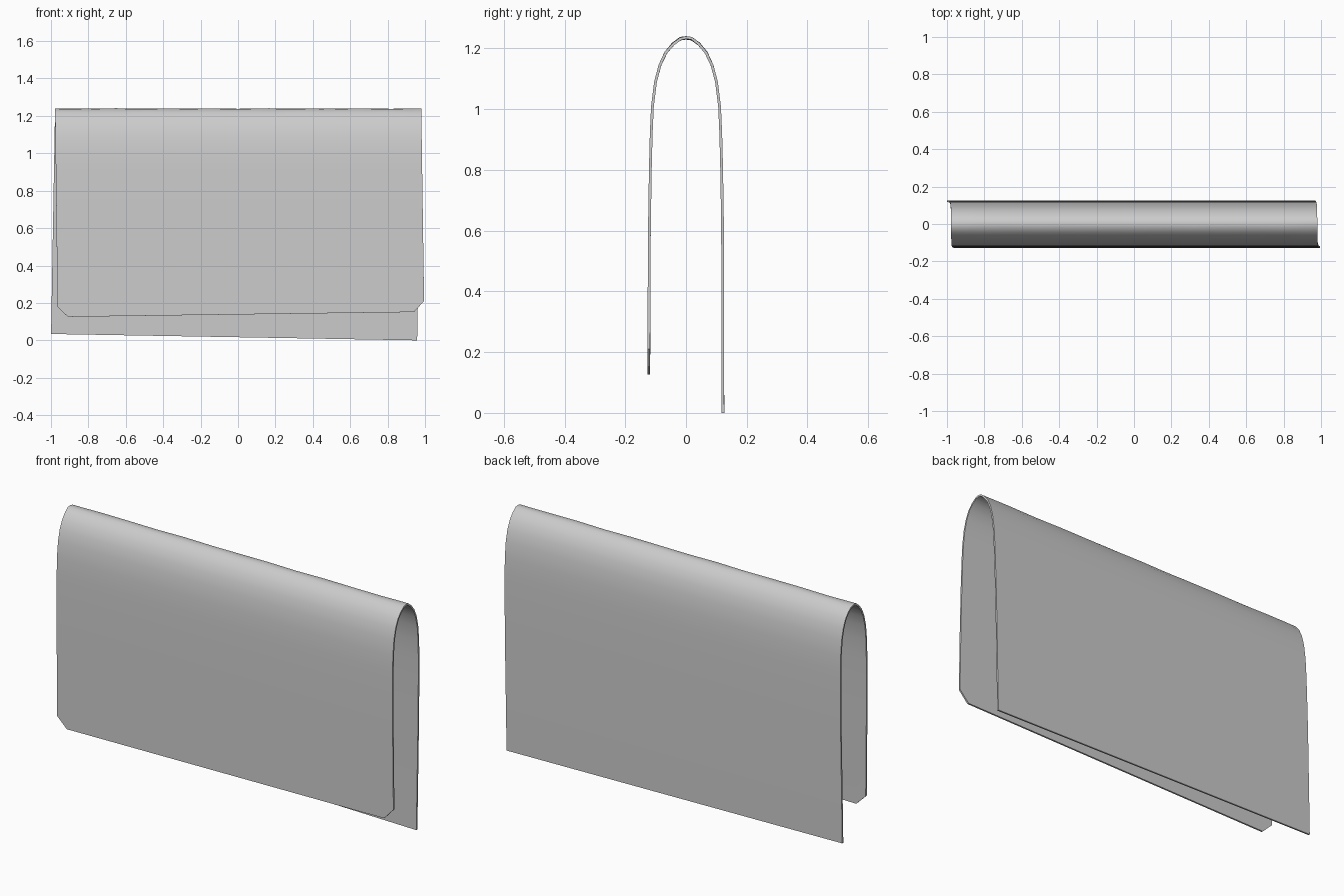
import bpy, math

if "Cube" in bpy.data.objects:
    bpy.data.objects.remove(bpy.data.objects["Cube"])

# Half cross-section of the draped cloth: (distance from centre, height), hem to crest
HALF = [(0.125, 0.6), (0.122, 0.8), (0.119, 0.92), (0.115, 1.01), (0.105, 1.09),
        (0.09, 1.147), (0.07, 1.19), (0.045, 1.22), (0.02, 1.238)]
TOP = 1.241
COLS = [0, 0.028] + [i / 12 for i in range(1, 12)] + [0.972, 1]


def lerp(a, b, t):
    return a + (b - a) * t


def front_hem(u):
    # Lower front edge with both corners cut off
    if u == 0:
        return 0.18
    if u == 1:
        return 0.21
    return lerp(0.125, 0.152, u)


def back_hem(u):
    return lerp(0.034, 0.0, u)


def row(y, z_of_u, side):
    # One line of vertices across the cloth; side edges splay toward the hem
    out = []
    for i, u in enumerate(COLS):
        z = z_of_u(u)
        t = (TOP - z) / TOP
        if side < 0:
            left, right = lerp(-0.978, -0.963, t), lerp(0.980, 0.998, t)
        else:
            left, right = lerp(-0.978, -1.0, t), lerp(0.980, 0.958, t)
        out.append((lerp(left, right, u), y, z))
    return out


def ripple(y, z):
    # Slight unevenness near the crest
    amp = 0.003 * max(0, (z - 1.1) / 0.14)
    return lambda u: z - amp * (0.5 + 0.5 * math.sin(u * 29 + y * 60))


rows = [row(-0.127, front_hem, -1)]
rows += [row(-y, ripple(-y, z), -1) for y, z in HALF]
rows.append(row(0, ripple(0, TOP), -1))
rows += [row(y, ripple(y, z), 1) for y, z in reversed(HALF)]
rows.append(row(0.126, back_hem, 1))

n = len(COLS)
verts = [v for r in rows for v in r]
faces = [(r * n + c, r * n + c + 1, (r + 1) * n + c + 1, (r + 1) * n + c)
         for r in range(len(rows) - 1) for c in range(n - 1)]

# Cloth sheet with a thin wall growing inward
mesh = bpy.data.meshes.new("folded_cloth")
mesh.from_pydata(verts, [], faces)
cloth = bpy.data.objects.new("folded_cloth", mesh)
bpy.context.collection.objects.link(cloth)
wall = cloth.modifiers.new("wall", 'SOLIDIFY')
wall.thickness = 0.009
wall.offset = -1

bpy.context.view_layer.objects.active = cloth
cloth.select_set(True)
bpy.ops.object.modifier_apply(modifier="wall")
bpy.ops.object.shade_smooth_by_angle(angle=math.radians(40))
